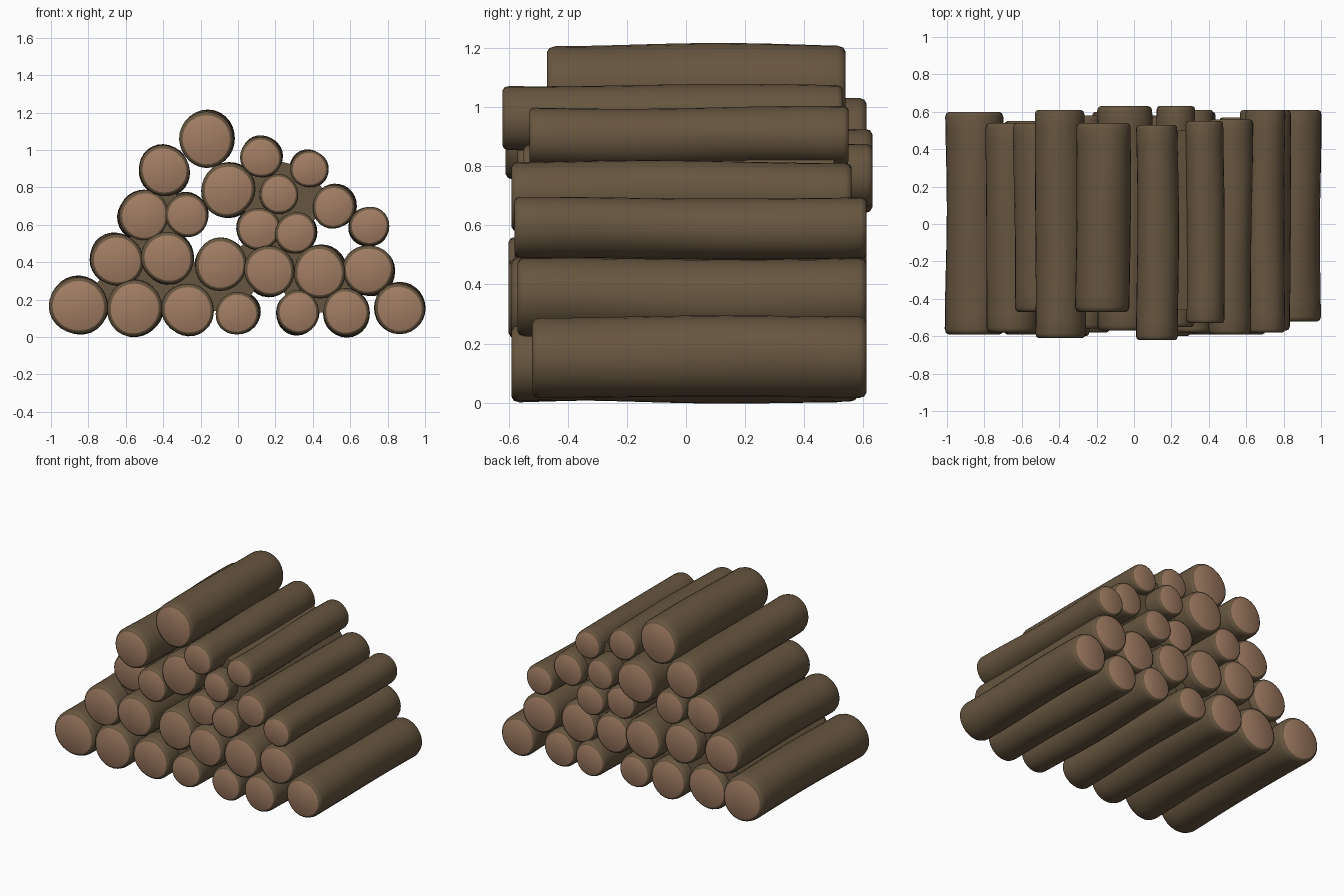
import bpy
import bmesh
import math
import random
from mathutils import Vector

random.seed(4)
cube = bpy.data.objects.get("Cube")
if cube:
    bpy.data.objects.remove(cube, do_unlink=True)


def make_material(name, colour):
    mat = bpy.data.materials.new(name)
    mat.use_nodes = True
    mat.diffuse_color = (*colour, 1)
    bsdf = mat.node_tree.nodes["Principled BSDF"]
    bsdf.inputs["Base Color"].default_value = (*colour, 1)
    bsdf.inputs["Roughness"].default_value = 0.9
    return mat


bark = make_material("brown bark", (0.135, 0.092, 0.05))
cut_wood = make_material("tan cut wood", (0.36, 0.205, 0.125))


def finish(bm, name, materials):
    bmesh.ops.recalc_face_normals(bm, faces=bm.faces)
    mesh = bpy.data.meshes.new(name)
    bm.to_mesh(mesh)
    bm.free()
    for mat in materials:
        mesh.materials.append(mat)
    obj = bpy.data.objects.new(name, mesh)
    bpy.context.collection.objects.link(obj)
    return obj


def make_log(name, x, z, radius, front, back, sides=28, steps=14):
    """Slightly wavy log along y with rounded rims and sawn ends."""
    phase = [random.uniform(0, math.tau) for _ in range(4)]
    rim = 0.18 * radius
    # Stations along the log: (y, radius factor)
    stations = [(front, 0.87), (front + rim * 0.3, 0.96)]
    start, end = front + rim, back - rim
    stations += [(start + (end - start) * i / steps, 1) for i in range(steps + 1)]
    stations += [(back - rim * 0.3, 0.96), (back, 0.87)]
    bm = bmesh.new()
    rings = []
    for y, factor in stations:
        cx = x + 0.004 * math.sin(4 * y + phase[0])
        cz = z + 0.004 * math.sin(5 * y + phase[1])
        ring = []
        for k in range(sides):
            a = math.tau * k / sides
            wave = 0.02 * math.sin(2 * a + phase[2] + y) + 0.012 * math.sin(3 * a + phase[3] + 6 * y)
            r = radius * factor * (1 + wave)
            ring.append(bm.verts.new((cx + r * math.cos(a), y, cz + r * math.sin(a))))
        rings.append(ring)
    for a, b in zip(rings, rings[1:]):
        for k in range(sides):
            n = (k + 1) % sides
            bm.faces.new((a[k], a[n], b[n], b[k]))
    for ring in (rings[0], rings[-1]):
        bm.faces.new(ring).material_index = 1
    obj = finish(bm, name, (bark, cut_wood))
    bpy.ops.object.select_all(action="DESELECT")
    bpy.context.view_layer.objects.active = obj
    obj.select_set(True)
    bpy.ops.object.shade_smooth_by_angle(angle=math.radians(45))


# Logs by layer: x, z, radius, front y, back y
layers = {
    "ground": [
        (-0.85, 0.17, 0.155, -0.59, 0.6),
        (-0.55, 0.155, 0.15, -0.59, 0.55),
        (-0.27, 0.15, 0.14, -0.58, 0.58),
        (0.0, 0.13, 0.115, -0.57, 0.57),
        (0.32, 0.13, 0.115, -0.59, 0.6),
        (0.58, 0.13, 0.125, -0.59, 0.57),
        (0.865, 0.155, 0.135, -0.52, 0.61),
    ],
    "second": [
        (-0.65, 0.415, 0.14, -0.58, 0.54),
        (-0.375, 0.42, 0.14, -0.6, 0.58),
        (-0.09, 0.385, 0.14, -0.56, 0.6),
        (0.165, 0.355, 0.135, -0.6, 0.58),
        (0.44, 0.35, 0.14, -0.59, 0.56),
        (0.7, 0.355, 0.135, -0.57, 0.61),
    ],
    "middle": [
        (-0.505, 0.65, 0.135, -0.47, 0.54),
        (-0.275, 0.655, 0.115, -0.56, 0.58),
        (0.11, 0.575, 0.115, -0.55, 0.57),
        (0.31, 0.56, 0.11, -0.58, 0.61),
        (0.7, 0.59, 0.105, -0.58, 0.61),
    ],
    "upper": [
        (-0.05, 0.785, 0.145, -0.57, 0.63),
        (0.22, 0.765, 0.105, -0.55, 0.63),
        (0.515, 0.7, 0.115, -0.59, 0.56),
        (-0.395, 0.89, 0.135, -0.61, 0.61),
    ],
    "top": [
        (0.125, 0.965, 0.11, -0.62, 0.53),
        (0.38, 0.9, 0.1, -0.53, 0.55),
        (-0.165, 1.06, 0.148, -0.47, 0.54),
    ],
}
centres = {}
for layer, logs in layers.items():
    for i, log in enumerate(logs):
        make_log(f"{layer}_log_{i + 1}", *log)
        centres[f"{layer[0]}{i + 1}"] = log[:2]


# Bark packed between neighbouring logs: prisms joining three log centres.
# Layer letters: g ground, s second, m middle, u upper, t top.
packing = """g1 g2 s1, g2 s1 s2, g2 g3 s2, g3 s2 s3, g3 g4 s3, g4 s3 s4,
g5 s4 s5, g5 g6 s5, g6 s5 s6, s1 s2 m1, s2 m1 m2, s3 s4 m3, s4 m3 m4,
s4 s5 m4, m1 m2 u4, m3 m4 u2, m3 u1 u2, u1 u2 t1, u2 t1 t2,
m4 u2 u3, u2 u3 t2"""
bm = bmesh.new()
for triple in packing.split(","):
    corners = [centres[key] for key in triple.split()]
    face = bm.faces.new([bm.verts.new((x, -0.46, z)) for x, z in corners])
    made = bmesh.ops.extrude_face_region(bm, geom=[face])["geom"]
    moved = [g for g in made if isinstance(g, bmesh.types.BMVert)]
    bmesh.ops.translate(bm, verts=moved, vec=Vector((0, 0.96, 0)))
finish(bm, "packed_bark", (bark,))
